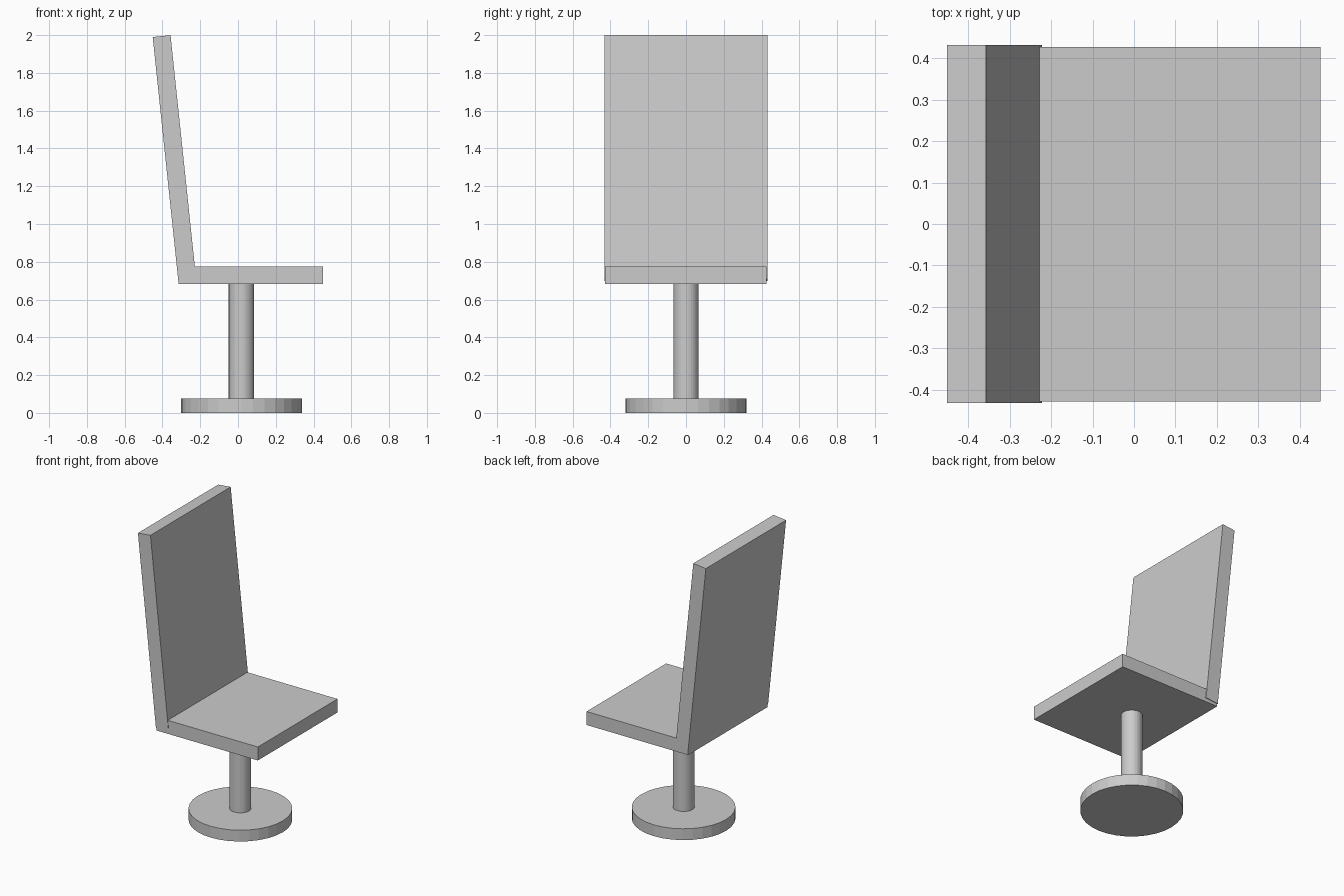
import bpy
from math import radians
from mathutils import Matrix, Vector

if "Cube" in bpy.data.objects:
    bpy.data.objects.remove(bpy.data.objects["Cube"])


def box(name, size, center, tilt=0.0):
    bpy.ops.mesh.primitive_cube_add(size=1)
    ob = bpy.context.object
    ob.name = name
    ob.data.transform(Matrix.Diagonal((*size, 1)))
    ob.location = center
    ob.rotation_euler.y = tilt
    return ob


def disc(name, radius, z0, z1, x=0.018):
    bpy.ops.mesh.primitive_cylinder_add(
        vertices=32, radius=radius, depth=z1 - z0, location=(x, 0, (z0 + z1) / 2))
    bpy.context.object.name = name


# pedestal: round foot and column
disc("base", 0.32, 0.0, 0.077)
disc("column", 0.067, 0.077, 0.682)

# seat slab
box("seat", (0.765, 0.856, 0.092), (0.0675, -0.001, 0.728))

# backrest, a slab leaning back from the rear of the seat
tilt = radians(-6)
thickness, height = 0.095, 1.298
bottom_rear = Vector((-0.316, 0, 0.699))
offset = Matrix.Rotation(tilt, 3, 'Y') @ Vector((thickness / 2, 0, height / 2))
box("backrest", (thickness, 0.863, height), bottom_rear + offset, tilt)
